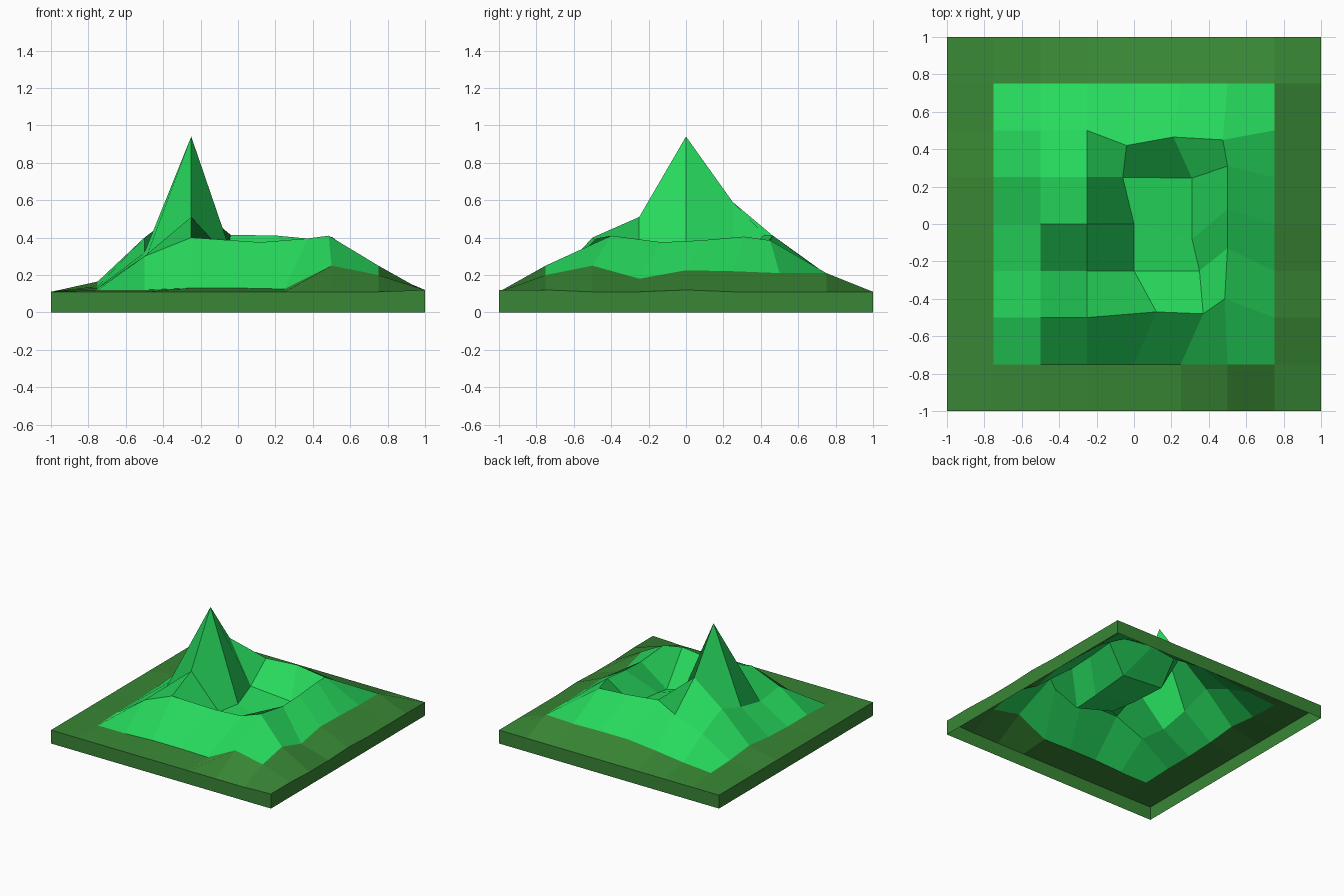
import bpy, bmesh

if "Cube" in bpy.data.objects:
    bpy.data.objects.remove(bpy.data.objects["Cube"])

N, STEP, EDGE = 8, 0.25, 0.11

# Inner heights, rows from front (y=-0.75) to back, columns from left to right
HEIGHTS = [
    [.12, .12, .13, .13, .125, .25, .20],
    [.13, .30, .40, .375, .395, .41, .25],
    [.13, .27, .51, .24, .14, .375, .18],
    [.14, .32, .94, .21, .19, .385, .225],
    [.165, .40, .59, .245, .22, .405, .22],
    [.14, .29, .38, .415, .41, .385, .21],
    [.13, .15, .18, .205, .205, .20, .21],
]

# Crater floor and lip vertices, pulled away from the regular grid
MOVED = {
    (4, 2): (.12, -.47), (5, 2): (.37, -.48), (6, 2): (.485, -.40),
    (5, 3): (.35, -.25), (6, 3): (.50, -.13),
    (5, 4): (.31, -.08), (6, 4): (.50, .08),
    (4, 5): (-.06, .25), (5, 5): (.31, .245), (6, 5): (.50, .31),
    (4, 6): (-.04, .42), (5, 6): (.21, .465), (6, 6): (.475, .45),
}


def material(name, color):
    mat = bpy.data.materials.new(name)
    mat.diffuse_color = color
    mat.use_nodes = True
    mat.node_tree.nodes["Principled BSDF"].inputs["Base Color"].default_value = mat.diffuse_color
    return mat


def is_border(i, j):
    return i in (0, N) or j in (0, N)


def height(i, j):
    if is_border(i, j):
        return 0.12 if i == N and j in (0, 1, 4) else EDGE
    return HEIGHTS[j - 1][i - 1]


bm = bmesh.new()

# Ground surface: displaced grid, the outer ring of faces in the darker green
grid = {}
for j in range(N + 1):
    for i in range(N + 1):
        x, y = MOVED.get((i, j), (-1 + i * STEP, -1 + j * STEP))
        grid[i, j] = bm.verts.new((x, y, height(i, j)))
for j in range(N):
    for i in range(N):
        face = bm.faces.new([grid[i, j], grid[i + 1, j],
                             grid[i + 1, j + 1], grid[i, j + 1]])
        face.material_index = int(i in (0, N - 1) or j in (0, N - 1))

# Skirt: border edges dropped to the floor, open underneath
border = [e for e in bm.edges if e.is_boundary]
result = bmesh.ops.extrude_edge_only(bm, edges=border)["geom"]
for item in result:
    if isinstance(item, bmesh.types.BMVert):
        item.co.z = 0
    elif isinstance(item, bmesh.types.BMFace):
        item.material_index = 1
bmesh.ops.recalc_face_normals(bm, faces=bm.faces)
bm.normal_update()
bm.faces.ensure_lookup_table()
if bm.faces[0].normal.z < 0:
    bmesh.ops.reverse_faces(bm, faces=bm.faces)

mesh = bpy.data.meshes.new("mountain_tile")
bm.to_mesh(mesh)
bm.free()
mesh.materials.append(material("hill_green", (0.02, 0.70, 0.11, 1)))
mesh.materials.append(material("rim_green", (0.04, 0.24, 0.035, 1)))
tile = bpy.data.objects.new("mountain_tile", mesh)
bpy.context.collection.objects.link(tile)
